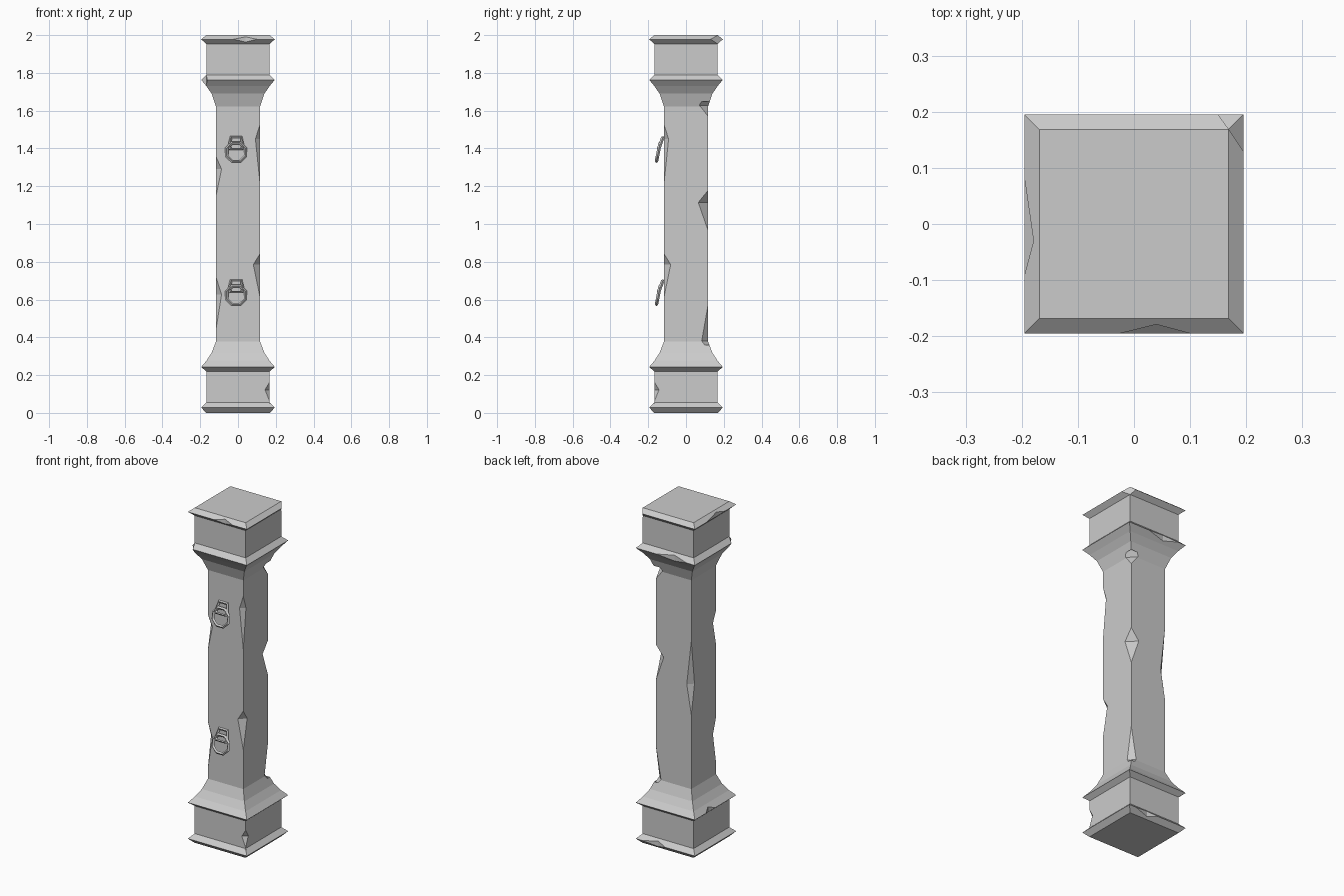
import bpy, bmesh, math
from mathutils import Vector, Matrix

if "Cube" in bpy.data.objects:
    bpy.data.objects.remove(bpy.data.objects["Cube"])

stone = bpy.data.materials.new("stone grey")
stone.diffuse_color = (0.6, 0.6, 0.6, 1)
stone.use_nodes = True
stone.node_tree.nodes["Principled BSDF"].inputs["Base Color"].default_value = stone.diffuse_color


def new_object(name, bm):
    bmesh.ops.recalc_face_normals(bm, faces=bm.faces)
    mesh = bpy.data.meshes.new(name)
    bm.to_mesh(mesh)
    bm.free()
    mesh.materials.append(stone)
    ob = bpy.data.objects.new(name, mesh)
    bpy.context.collection.objects.link(ob)
    return ob


# Square pillar: half-width and height of each level
PROFILE = [(.168, 0), (.195, .028), (.168, .055), (.168, .22), (.195, .243),
           (.167, .276), (.14, .318), (.117, .377), (.117, 1.623), (.14, 1.69),
           (.167, 1.73), (.195, 1.763), (.168, 1.79), (.168, 1.953),
           (.195, 1.978), (.168, 2.0)]
bm = bmesh.new()
rings = [[bm.verts.new((sx * w, sy * w, z)) for sx, sy in
          ((-1, -1), (1, -1), (1, 1), (-1, 1))] for w, z in PROFILE]
for lo, hi in zip(rings, rings[1:]):
    for i in range(4):
        j = (i + 1) % 4
        bm.faces.new((lo[i], lo[j], hi[j], hi[i]))
bm.faces.new(rings[0])
bm.faces.new(rings[-1])
pillar = new_object("pillar", bm)

# Chips: wedges grown outward from the deepest line a-b
cutters = bmesh.new()


def chip(a, b, *others):
    a, b = Vector(a), Vector(b)
    mid = (a + b) / 2
    part = bmesh.new()
    for p in (a, b, *map(Vector, others)):
        part.verts.new(mid + (p - mid) * 1.4)
    bmesh.ops.convex_hull(part, input=part.verts)
    bmesh.ops.recalc_face_normals(part, faces=part.faces)
    tmp = bpy.data.meshes.new("tmp")
    part.to_mesh(tmp)
    part.free()
    cutters.from_mesh(tmp)
    bpy.data.meshes.remove(tmp)


# Upright corner chips: side x, side y, half-width, top, deepest, bottom, inset
for sx, sy, w, top, mid, bot, d in [
        (1, -1, .117, 1.527, 1.45, 1.21, .025), (1, -1, .117, .843, .785, .61, .036),
        (-1, -1, .117, 1.358, 1.29, 1.146, .03), (-1, -1, .117, .72, .626, .44, .03),
        (1, 1, .117, 1.676, 1.628, 1.57, .045), (1, 1, .117, 1.178, 1.114, .965, .052),
        (1, 1, .117, .573, .38, .35, .034), (-1, 1, .117, 1.26, .995, .82, .03),
        (1, -1, .168, .165, .122, .06, .025)]:
    chip((sx * (w - d), sy * w, mid), (sx * w, sy * (w - d), mid),
         (sx * w, sy * w, top), (sx * w, sy * w, bot))

# Moulding edge chips: direction, start, deepest, end along edge, height
for side, s, m, e, z in [("front", -.025, .04, .10, 1.978), ("left", -.09, -.03, .08, 1.978),
                         ("back", -.14, -.05, .06, 1.763), ("left", 0, .05, .09, .243),
                         ("back", 0, .06, .15, .028)]:
    def at(t, out, h):
        return {"front": (t, -out, h), "back": (t, out, h), "left": (-out, t, h)}[side]
    chip(at(m, .179, z + .014), at(m, .179, z - .016), at(s, .195, z), at(e, .195, z))

# Moulding corner chips
chip((.15, .195, 1.978), (.195, .13, 1.978), (.168, .17, 2.0),
     (.168, .168, 1.953), (.2, .2, 1.978))
chip((-.168, -.195, 1.763), (-.195, -.155, 1.763), (-.171, -.171, 1.788),
     (-.171, -.171, 1.738), (-.2, -.2, 1.763))

cutter = new_object("chip_cutter", cutters)
cutter.hide_render = True
cutter.hide_set(True)
mod = pillar.modifiers.new("chips", "BOOLEAN")
mod.object = cutter
mod.operation = "DIFFERENCE"
mod.solver = "EXACT"
mod.use_self = True


def loop_bar(name, points, normal, r):
    """Closed square-section bar following a flat loop."""
    bm = bmesh.new()
    pts = [Vector(p) for p in points]
    n = Vector(normal).normalized()
    c = sum(pts, Vector()) / len(pts)
    secs = []
    for p in pts:
        o = (p - c).normalized()
        secs.append([bm.verts.new(p + o * u * r + n * v * r)
                     for u, v in ((1, 0), (0, 1), (-1, 0), (0, -1))])
    for i, s in enumerate(secs):
        t = secs[(i + 1) % len(secs)]
        for k in range(4):
            m = (k + 1) % 4
            bm.faces.new((s[k], s[m], t[m], t[k]))
    return new_object(name, bm)


# Iron rings hanging from staples on the front
for label, z in (("upper", 1.38), ("lower", .622)):
    tilt = Matrix.Rotation(math.radians(-11), 3, "X")
    centre = Vector((-.01, -.147, z))
    pts = [centre + tilt @ Vector((.054 * math.cos(a), 0, .054 * math.sin(a)))
           for a in (math.pi / 8 + i * math.pi / 4 for i in range(8))]
    loop_bar(label + "_ring", pts, tilt @ Vector((0, 1, 0)), .009)
    staple = [(-.037, -.123, z + .078), (.017, -.123, z + .078),
              (.027, -.14, z + .03), (.02, -.146, z + .018),
              (-.04, -.146, z + .018), (-.047, -.14, z + .03)]
    loop_bar(label + "_staple", staple, (0, -.93, .36), .009)
